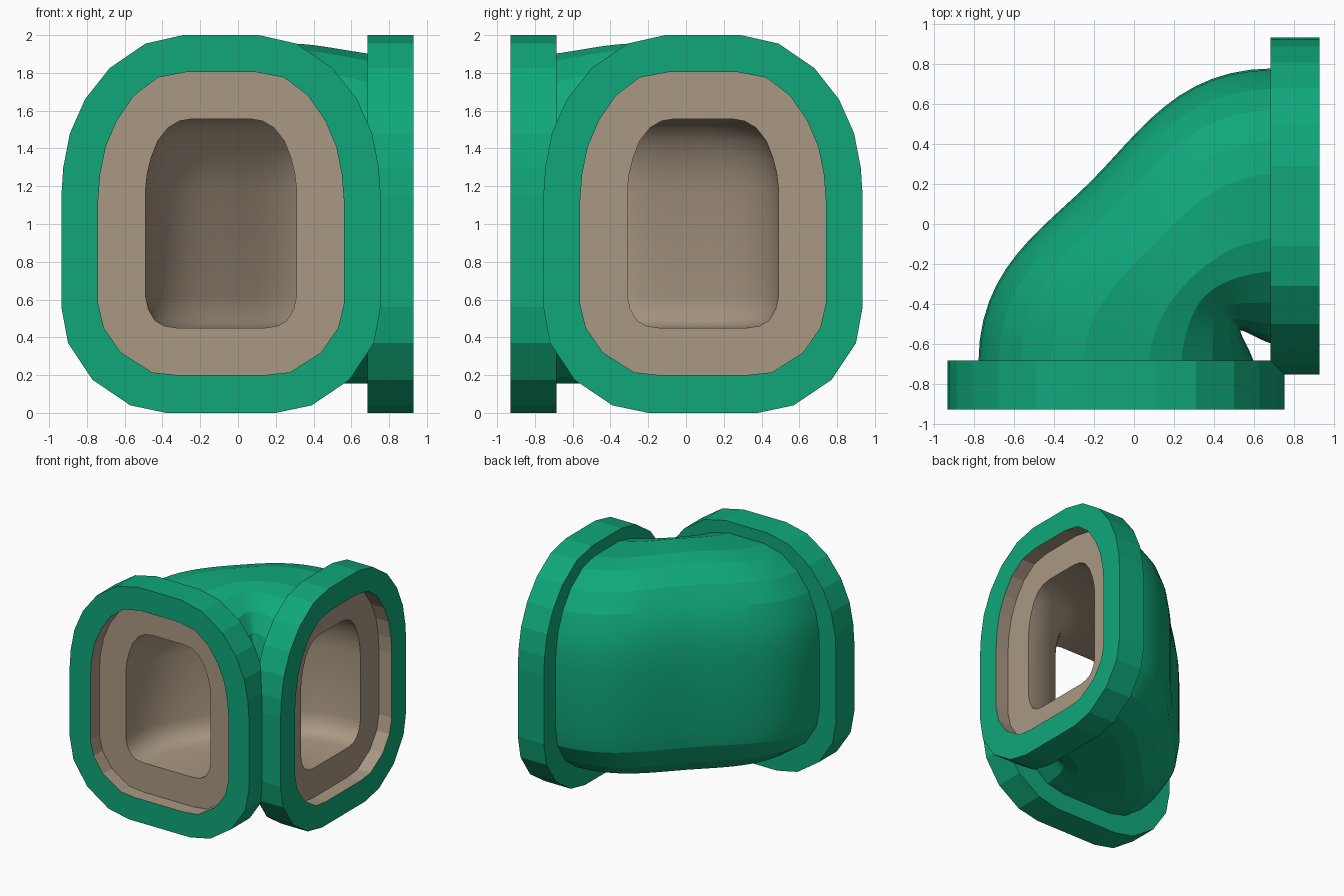
import bpy, bmesh, math
from mathutils import Vector
from mathutils.geometry import interpolate_bezier

cube = bpy.data.objects.get("Cube")
if cube:
    bpy.data.objects.remove(cube)


def material(name, rgb):
    m = bpy.data.materials.new(name)
    m.use_nodes = True
    m.diffuse_color = (*rgb, 1)
    m.node_tree.nodes["Principled BSDF"].inputs["Base Color"].default_value = (*rgb, 1)
    return m


GREEN = material("green", (0.005, 0.39, 0.195))
TAN = material("tan", (0.4, 0.315, 0.225))

# Half profiles (sideways offset, height), from crown to floor
OUTER = [(.2, 2), (.4, 1.955), (.59, 1.825), (.72, 1.66), (.8, 1.48), (.835, 1.3),
         (.845, 1.15), (.845, .56), (.81, .37), (.68, .175), (.48, .04), (.29, 0)]
OPENING = [(.18, 1.805), (.335, 1.775), (.46, 1.68), (.55, 1.55), (.61, 1.41), (.64, 1.26),
           (.65, 1.13), (.65, .575), (.62, .45), (.53, .32), (.365, .215), (.23, .2)]
HOLE = [(.15, 1.557), (.22, 1.545), (.28, 1.51), (.335, 1.44), (.37, 1.35), (.39, 1.27),
        (.4, 1.18), (.4, .62), (.385, .55), (.35, .49), (.3, .46), (.23, .45)]


def full(half):
    return half + [(-u, z) for u, z in reversed(half)]


def swap(p):
    """Reflect across the plane that swaps the two mouths."""
    return Vector((-p[1], -p[0], *p[2:]))


def loft(name, rings, band_mats, smooth_angle, flip=False):
    """Skin consecutive closed rings; one material index per band."""
    bm = bmesh.new()
    loops = [[bm.verts.new(p) for p in ring] for ring in rings]
    n = len(loops[0])
    for a, b, mat in zip(loops, loops[1:], band_mats):
        for i in range(n):
            j = (i + 1) % n
            bm.faces.new((a[i], a[j], b[j], b[i])).material_index = mat
    bmesh.ops.recalc_face_normals(bm, faces=bm.faces)
    if flip:
        bmesh.ops.reverse_faces(bm, faces=bm.faces)
    mesh = bpy.data.meshes.new(name)
    bm.to_mesh(mesh)
    bm.free()
    mesh.materials.append(GREEN)
    mesh.materials.append(TAN)
    ob = bpy.data.objects.new(name, mesh)
    bpy.context.collection.objects.link(ob)
    if smooth_angle:
        bpy.ops.object.select_all(action="DESELECT")
        ob.select_set(True)
        bpy.context.view_layer.objects.active = ob
        bpy.ops.object.shade_smooth_by_angle(angle=math.radians(smooth_angle))


# Thick collars with a recessed inner plate, one at each mouth
BACK, FRONT, RECESS, SIDE = -.685, -.93, -.81, -.09
steps = [(OPENING, BACK), (OUTER, BACK), (OUTER, FRONT),
         (OPENING, FRONT), (OPENING, RECESS), (HOLE, RECESS)]
collar = [[Vector((SIDE + u, y, z)) for u, z in full(half)] for half, y in steps]
loft("front_collar", collar, [0, 0, 0, 1, 1], 0)
loft("left_collar", [[swap(p) for p in ring] for ring in collar], [0, 0, 0, 1, 1], 0)


def wall(*ctrl):
    """Plan curve of one side wall: a bezier half and its reflection."""
    half = interpolate_bezier(*[Vector(c) for c in ctrl], 13)
    half = [p.to_2d() for p in half]
    return half + [swap(p) for p in reversed(half[:-1])]


def bent_tube(name, outside, inside, half, width, height, mat, angle, flip=False):
    """Sweep a profile round the bend between two plan curves."""
    rings = []
    for k, (o, i) in enumerate(zip(outside, inside)):
        bulge = math.sin(math.pi * k / (len(outside) - 1))
        c = (o + i) / 2 + Vector((.04, -.04)) * bulge
        ring = []
        for u, z in full(half):
            p = c + (o - c if u > 0 else i - c) * abs(u) / width
            ring.append((p.x, p.y, height(z, bulge)))
        rings.append(ring)
    loft(name, rings, [mat] * len(rings), angle, flip)


# Outer shell of the bend
bent_tube("tunnel_body",
          wall((-.78, -.7), (-.78, -.22), (-.465, -.035), (-.215, .215)),
          wall((.6, -.7), (.6, -.66), (.525, -.545), (.535, -.535)),
          OUTER, .845, lambda z, b: .155 + z / 2 * (1.745 + .055 * b), 0, 13)

# Smooth inner passage
bent_tube("tunnel_lining",
          wall((-.49, RECESS), (-.49, -.35), (-.25, -.17), (-.04, .04)),
          wall((.31, RECESS), (.31, -.66), (.37, -.5), (.435, -.435)),
          HOLE, .4, lambda z, b: z, 1, 40, flip=True)
